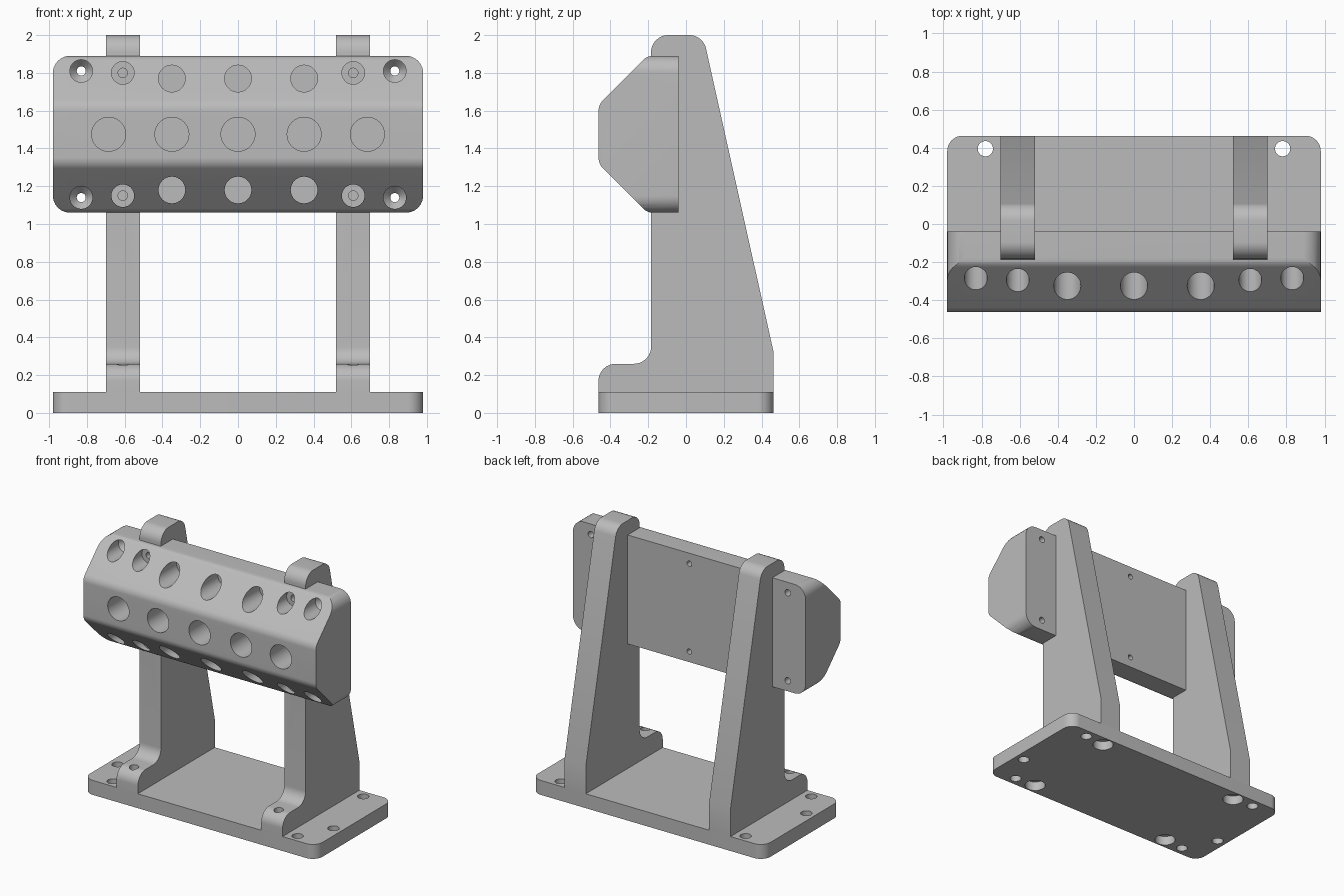
import bpy, bmesh, math
from mathutils import Vector

if "Cube" in bpy.data.objects:
    bpy.data.objects.remove(bpy.data.objects["Cube"])

grey = bpy.data.materials.new("plain grey")
grey.diffuse_color = (0.5, 0.5, 0.5, 1)
grey.use_nodes = True
grey.node_tree.nodes["Principled BSDF"].inputs["Base Color"].default_value = grey.diffuse_color


def rounded(corners, steps=8):
    """Outline from (u, v, radius) corners; radius 0 stays sharp."""
    out = []
    n = len(corners)
    for i, (u, v, r) in enumerate(corners):
        p = Vector((u, v))
        if r == 0:
            out.append(p)
            continue
        a = (Vector(corners[i - 1][:2]) - p).normalized()
        b = (Vector(corners[(i + 1) % n][:2]) - p).normalized()
        half = a.angle(b) / 2
        c = p + (a + b).normalized() * r / math.sin(half)
        s, e = (p + d * r / math.tan(half) - c for d in (a, b))
        out += [c + s.lerp(e, k / steps).normalized() * r for k in range(steps + 1)]
    return out


def rect(hu, v0, v1, r):
    return rounded([(-hu, v0, r), (hu, v0, r), (hu, v1, r), (-hu, v1, r)])


def place(axis, u, v, w):
    return {"x": (w, u, v), "y": (u, w, v), "z": (u, v, w)}[axis]


def to_object(name, bm):
    bmesh.ops.recalc_face_normals(bm, faces=bm.faces)
    mesh = bpy.data.meshes.new(name)
    bm.to_mesh(mesh)
    bm.free()
    mesh.materials.append(grey)
    ob = bpy.data.objects.new(name, mesh)
    bpy.context.collection.objects.link(ob)
    return ob


def prism(outline, axis, lo, hi):
    bm = bmesh.new()
    a, b = ([bm.verts.new(place(axis, u, v, w)) for u, v in outline] for w in (lo, hi))
    bm.faces.new(a)
    bm.faces.new(b)
    n = len(a)
    for i in range(n):
        j = (i + 1) % n
        bm.faces.new((a[i], a[j], b[j], b[i]))
    return bm


def drill(bm, axis, u, v, steps, sides=32):
    """Stepped round cutter: steps are (radius, position along axis)."""
    rings = []
    for r, w in steps:
        rings.append([bm.verts.new(place(axis, u + r * math.cos(t), v + r * math.sin(t), w))
                      for t in (2 * math.pi * k / sides for k in range(sides))])
    for a, b in zip(rings, rings[1:]):
        for i in range(sides):
            j = (i + 1) % sides
            bm.faces.new((a[i], a[j], b[j], b[i]))
    bm.faces.new(rings[0])
    bm.faces.new(rings[-1])


def boolean(ob, tool, operation):
    mod = ob.modifiers.new("cut", "BOOLEAN")
    mod.operation, mod.object, mod.solver = operation, tool, "EXACT"
    bpy.context.view_layer.objects.active = ob
    bpy.ops.object.modifier_apply(modifier=mod.name)


# base plate
plate = to_object("base_plate", prism(rect(0.98, -0.463, 0.463, 0.08), "z", 0, 0.11))

# two uprights with rounded toe and sloping back
side = rounded([(-0.463, 0.11, 0), (0.463, 0.11, 0), (0.463, 0.325, 0), (0.09, 2.0, 0.09),
                (-0.185, 2.0, 0.09), (-0.185, 0.26, 0.09), (-0.463, 0.26, 0.09)])
uprights = [to_object(n, prism(side, "x", s * 0.61 - 0.09, s * 0.61 + 0.09))
            for n, s in (("left_upright", -1), ("right_upright", 1))]

# holder block: chamfered profile, softened end edges, rounded corners
profile = rounded([(-0.04, 1.06, 0), (-0.04, 1.89, 0), (-0.205, 1.89, 0.07),
                   (-0.463, 1.632, 0.08), (-0.463, 1.318, 0.08), (-0.205, 1.06, 0.07)])
bm = prism(profile, "x", -0.98, 0.98)
ends = [e for e in bm.edges
        if abs(e.verts[0].co.x - e.verts[1].co.x) < 0.001
        and min(v.co.y for v in e.verts) < -0.05]
bmesh.ops.bevel(bm, geom=ends, offset=0.03, segments=4, profile=0.5, affect="EDGES")
block = to_object("holder_block", bm)
corner_tool = to_object("corner_tool", prism(rect(0.98, 1.06, 1.89, 0.09), "y", -0.6, 0.1))
boolean(block, corner_tool, "INTERSECT")

# pockets and screw holes in the block, cut from the front
bm = bmesh.new()
for x in (-0.685, -0.35, 0, 0.35, 0.685):
    drill(bm, "y", x, 1.475, [(0.09, -0.6), (0.09, -0.14)])
for up in (-1, 1):
    for x in (-0.35, 0, 0.35):
        drill(bm, "y", x, 1.475 + up * 0.295, [(0.071, -0.6), (0.071, -0.14)])
    z = 1.475 + up * 0.335
    drill(bm, "y", 0, z, [(0.02, -0.1), (0.02, 0.0)])
    for s in (-1, 1):
        drill(bm, "y", s * 0.83, z,
              [(0.06, -0.6), (0.06, -0.17), (0.024, -0.13), (0.024, 0.0)])
        drill(bm, "y", s * 0.61, 1.475 + up * 0.325,
              [(0.06, -0.6), (0.06, -0.2), (0.025, -0.2), (0.025, -0.08)])
front_tool = to_object("front_tool", bm)

# mounting holes in the plate and feet, cut from below
bm = bmesh.new()
for s in (-1, 1):
    for x, y in ((0.78, 0.395), (0.91, -0.15), (0.78, -0.395)):
        drill(bm, "z", s * x, y, [(0.04, -0.1), (0.04, 0.2)])
    for y in (-0.38, 0.38):
        drill(bm, "z", s * 0.61, y,
              [(0.073, -0.1), (0.073, 0.07), (0.033, 0.07), (0.033, 0.4)])
base_tool = to_object("base_tool", bm)

boolean(block, front_tool, "DIFFERENCE")
boolean(plate, base_tool, "DIFFERENCE")
for up in uprights:
    boolean(up, front_tool, "DIFFERENCE")
    boolean(up, base_tool, "DIFFERENCE")

for tool in (corner_tool, front_tool, base_tool):
    bpy.data.objects.remove(tool)

# smooth rounds, crisp edges
bpy.ops.object.select_all(action="DESELECT")
for ob in [plate, block] + uprights:
    ob.select_set(True)
bpy.context.view_layer.objects.active = plate
bpy.ops.object.shade_smooth_by_angle(angle=math.radians(30))
